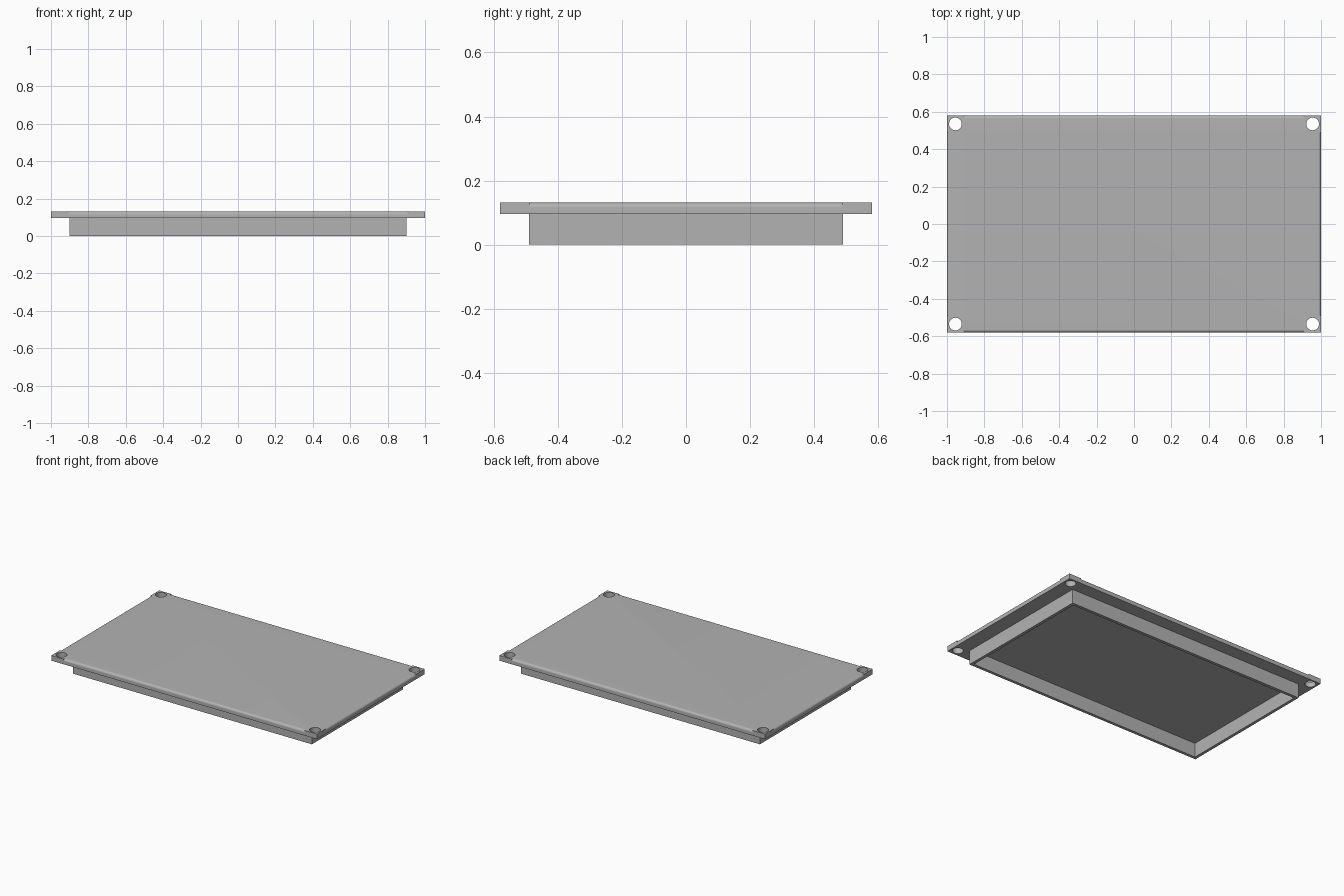
import bpy
import bmesh
from mathutils import Matrix, Vector

HALF_X, HALF_Y = 1.0, 0.58
PLATE_BOTTOM, PLATE_TOP = 0.096, 0.131
SKIRT_X, SKIRT_Y, WALL = 0.90, 0.49, 0.02
PAD, HOLE_INSET, HOLE_RADIUS, FILLET = 0.092, 0.045, 0.034, 0.015

cube = bpy.data.objects.get("Cube")
if cube:
    bpy.data.objects.remove(cube, do_unlink=True)

grey = bpy.data.materials.new("plain_grey")
grey.use_nodes = True
colour = (0.45, 0.45, 0.45, 1)
grey.diffuse_color = colour
grey.node_tree.nodes["Principled BSDF"].inputs["Base Color"].default_value = colour


def add_box(bm, low, high):
    low, high = Vector(low), Vector(high)
    place = Matrix.Translation((low + high) / 2) @ Matrix.Diagonal((*(high - low), 1))
    return bmesh.ops.create_cube(bm, size=1, matrix=place)["verts"]


def make_object(name, bm):
    bmesh.ops.recalc_face_normals(bm, faces=bm.faces)
    mesh = bpy.data.meshes.new(name)
    bm.to_mesh(mesh)
    bm.free()
    obj = bpy.data.objects.new(name, mesh)
    bpy.context.collection.objects.link(obj)
    mesh.materials.append(grey)
    return obj


def select_only(obj):
    bpy.ops.object.select_all(action="DESELECT")
    obj.select_set(True)
    bpy.context.view_layer.objects.active = obj


def apply_boolean(target, tool, operation):
    modifier = target.modifiers.new(operation.title(), "BOOLEAN")
    modifier.operation, modifier.object, modifier.solver = operation, tool, "EXACT"
    select_only(target)
    bpy.ops.object.modifier_apply(modifier=modifier.name)
    bpy.data.objects.remove(tool, do_unlink=True)


corners = [(sx, sy) for sx in (-1, 1) for sy in (-1, 1)]

# Cover plate with rounded upper edges
bm = bmesh.new()
add_box(bm, (-HALF_X, -HALF_Y, PLATE_BOTTOM), (HALF_X, HALF_Y, PLATE_TOP))
top_edges = [e for e in bm.edges if all(v.co.z > PLATE_TOP - 0.001 for v in e.verts)]
bmesh.ops.bevel(bm, geom=top_edges, offset=FILLET, segments=6, profile=0.5,
                affect="EDGES")
plate = make_object("cover_plate", bm)

# Square corner pads, left sharp
bm = bmesh.new()
for sx, sy in corners:
    xs = sorted((sx * HALF_X, sx * (HALF_X - PAD)))
    ys = sorted((sy * HALF_Y, sy * (HALF_Y - PAD)))
    add_box(bm, (xs[0], ys[0], PLATE_BOTTOM), (xs[1], ys[1], PLATE_TOP))
apply_boolean(plate, make_object("corner_pads", bm), "UNION")

# Screw holes through the corners
bm = bmesh.new()
for sx, sy in corners:
    centre = (sx * (HALF_X - HOLE_INSET), sy * (HALF_Y - HOLE_INSET), PLATE_TOP)
    bmesh.ops.create_cone(bm, cap_ends=True, segments=40, radius1=HOLE_RADIUS,
                          radius2=HOLE_RADIUS, depth=0.2,
                          matrix=Matrix.Translation(centre))
cutter = make_object("hole_cutter", bm)
cutter.hide_render = True
apply_boolean(plate, cutter, "DIFFERENCE")

# Hollow rectangular skirt, open below
bm = bmesh.new()
add_box(bm, (-SKIRT_X, -SKIRT_Y, 0), (SKIRT_X, SKIRT_Y, PLATE_BOTTOM))
skirt = make_object("locating_skirt", bm)
bm = bmesh.new()
add_box(bm, (WALL - SKIRT_X, WALL - SKIRT_Y, -1), (SKIRT_X - WALL, SKIRT_Y - WALL, 1))
cutter = make_object("skirt_cutter", bm)
cutter.hide_render = True
apply_boolean(skirt, cutter, "DIFFERENCE")

for part in (plate, skirt):
    select_only(part)
    bpy.ops.object.shade_smooth_by_angle()
